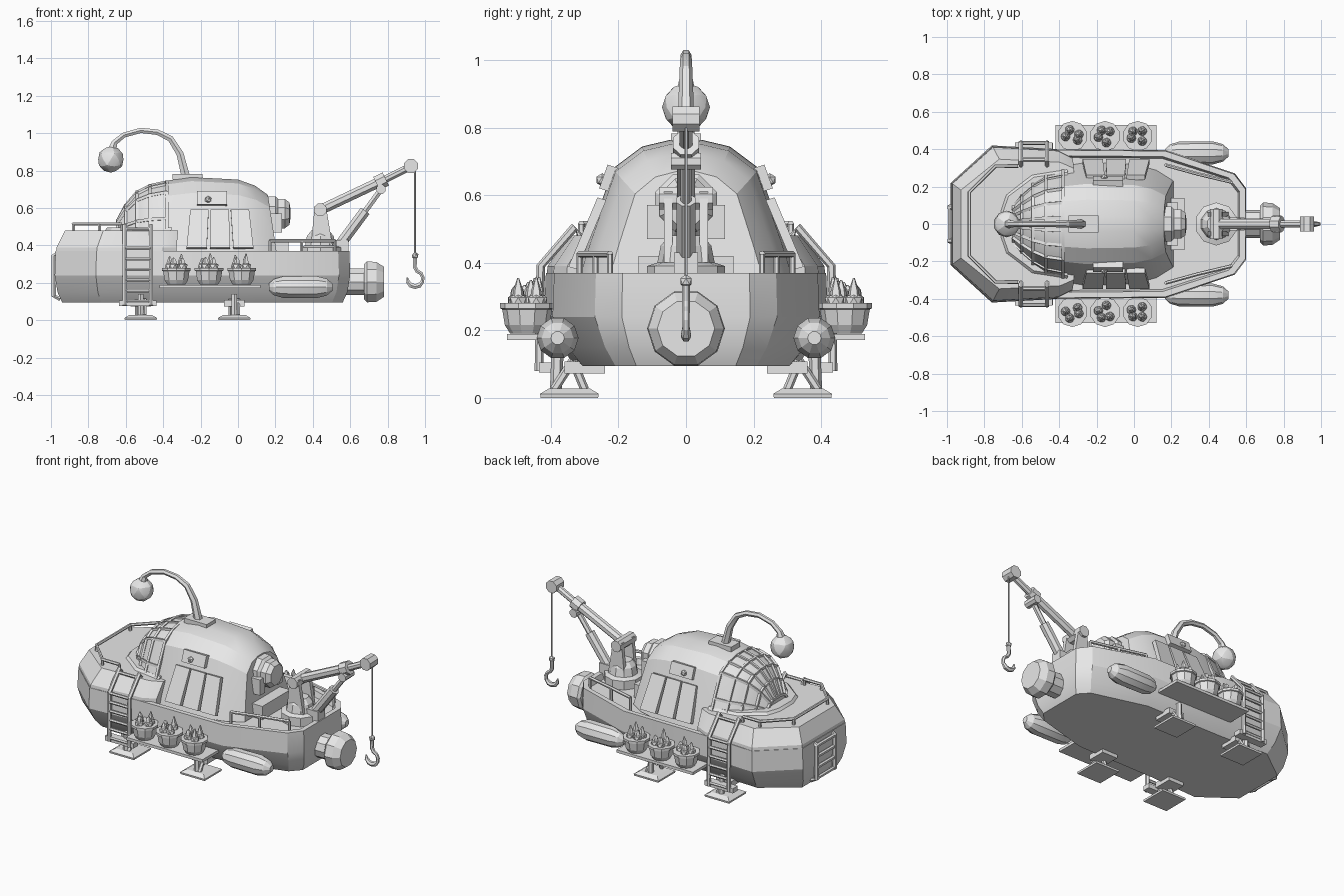
import bpy, bmesh, math, random
from mathutils import Vector, Matrix, Quaternion

random.seed(4)
if "Cube" in bpy.data.objects:
    bpy.data.objects.remove(bpy.data.objects["Cube"])

GREY = bpy.data.materials.new("plain_grey")
GREY.use_nodes = True
GREY.diffuse_color = (0.8, 0.8, 0.8, 1)
GREY.node_tree.nodes["Principled BSDF"].inputs["Base Color"].default_value = (0.8, 0.8, 0.8, 1)


def part(name, build, mirror=False):
    """Run build on a fresh bmesh and turn it into an object, mirrored in y if asked."""
    bm = bmesh.new()
    build(bm)
    bmesh.ops.recalc_face_normals(bm, faces=bm.faces)
    mesh = bpy.data.meshes.new(name)
    bm.to_mesh(mesh)
    bm.free()
    mesh.materials.append(GREY)
    ob = bpy.data.objects.new(name, mesh)
    bpy.context.collection.objects.link(ob)
    if mirror:
        mod = ob.modifiers.new("Mirror", 'MIRROR')
        mod.use_axis = (False, True, False)
        mod.use_mirror_merge = False
    bpy.ops.object.select_all(action='DESELECT')
    ob.select_set(True)
    bpy.context.view_layer.objects.active = ob
    bpy.ops.object.shade_smooth_by_angle(angle=math.radians(20))


def loft(bm, rings):
    """Skin closed rings of equal length and cap both ends."""
    rows = [[bm.verts.new(p) for p in ring] for ring in rings]
    n = len(rows[0])
    for a, b in zip(rows, rows[1:]):
        for i in range(n):
            j = (i + 1) % n
            bm.faces.new((a[i], a[j], b[j], b[i]))
    bm.faces.new(rows[0][::-1])
    bm.faces.new(rows[-1])


def tube(bm, pts, r, n=6):
    """Round bar along a path; r is one radius or one per point."""
    pts = [Vector(p) for p in pts]
    radii = r if isinstance(r, (list, tuple)) else [r] * len(pts)
    rings, q, last = [], Quaternion(), Vector((0, 0, 1))
    for i, p in enumerate(pts):
        d = pts[min(i + 1, len(pts) - 1)] - pts[max(i - 1, 0)]
        d.normalize()
        q = last.rotation_difference(d) @ q
        last = d
        rings.append([p + q @ Vector((radii[i] * math.cos(t), radii[i] * math.sin(t), 0))
                      for t in (math.tau * (k + 0.5) / n for k in range(n))])
    loft(bm, rings)


def box(bm, c, s):
    bmesh.ops.create_cube(bm, size=1, matrix=Matrix.Translation(c) @ Matrix.Diagonal((*s, 1)))


def ball(bm, c, r, sub=2):
    bmesh.ops.create_icosphere(bm, subdivisions=sub, radius=r, matrix=Matrix.Translation(c))


def plate(bm, quad, offset):
    off = Vector(offset)
    loft(bm, [quad, [Vector(p) + off for p in quad]])


def both_sides(half):
    return half + [(x, -y) for x, y in reversed(half)]


def outline(half, z, dx, dy):
    """Deck plan at height z, drawn in by dx lengthwise and dy sideways."""
    return [(-0.19 + (x + 0.19) * (1 - dx / 0.79), y * (1 - dy / 0.4), z) for x, y in both_sides(half)]


# Hull with a recessed front deck
HULL = [(0.6, 0.19), (0.54, 0.27), (0.17, 0.395), (-0.4, 0.4), (-0.76, 0.42), (-0.98, 0.22)]
part("hull", lambda bm: loft(bm, [outline(HULL, *d) for d in
     ((0.095, 0.04, 0.09), (0.15, 0.015, 0.045), (0.24, 0, 0), (0.37, 0.005, 0.005),
      (0.37, 0.035, 0.035), (0.335, 0.045, 0.045))]))

# Raised rear deck
REAR = [(-0.33, 0.36), (-0.41, 0.4), (-0.76, 0.42), (-0.98, 0.22)]
part("rear_deck", lambda bm: loft(bm, [outline(REAR, *d) for d in
     ((0.34, 0.005, 0.005), (0.39, 0.01, 0.01), (0.48, 0.055, 0.07))]))


# Cabin and glazed rear dome
PROFILE = [(0.33, 0), (0.29, 0.3), (0.215, 0.8), (0.13, 0.95), (0.04, 1)]


def section(x, base, top, w, lean=0):
    half = PROFILE + [(-y, t) for y, t in reversed(PROFILE)]
    return [(x + lean * (1 - t), y * w, base + (top - base) * t) for y, t in half]


part("cabin", lambda bm: loft(bm, [section(*s) for s in
     ((-0.39, 0.34, 0.745, 0.93), (-0.25, 0.34, 0.765, 1), (0, 0.34, 0.752, 0.97),
      (0.09, 0.34, 0.72, 0.87, 0.03), (0.16, 0.34, 0.67, 0.7, 0.05))]))
DOME = [section(*s) for s in ((-0.38, 0.46, 0.74, 0.88), (-0.47, 0.46, 0.72, 0.82),
        (-0.54, 0.46, 0.685, 0.68), (-0.6, 0.46, 0.615, 0.5), (-0.645, 0.46, 0.53, 0.34))]
part("dome_glass", lambda bm: loft(bm, DOME))


def dome_frame(bm):
    for ring in DOME:
        tube(bm, ring, 0.011, 4)
    for line in zip(*DOME):
        tube(bm, line, 0.011, 4)


part("dome_frame", dome_frame)
SILL = [(-0.36, 0.3), (-0.55, 0.27), (-0.69, 0.16), (-0.72, 0.07)]
part("dome_sill", lambda bm: loft(bm, [outline(SILL, *d) for d in ((0.47, 0, 0), (0.495, 0.03, 0.03))]))


# Slanted side window panels, fanning out downwards
def side_windows(bm):
    for i in range(3):
        low, high = -0.275 + i * 0.125, -0.255 + i * 0.108
        plate(bm, [(low, 0.322, 0.38), (low + 0.108, 0.322, 0.38), (high + 0.098, 0.236, 0.585),
                   (high, 0.236, 0.585)], (0, 0.026, 0.008))


part("side_windows", side_windows, True)


# Vent above the windows
def side_vent(bm):
    plate(bm, [(-0.22, 0.225, 0.61), (-0.06, 0.225, 0.61), (-0.06, 0.2, 0.68), (-0.22, 0.2, 0.68)],
          (0, 0.032, 0.01))
    ball(bm, (-0.16, 0.248, 0.645), 0.02, 1)


part("side_vent", side_vent, True)


# Front porthole and step below it
def porthole(bm):
    spots = ((0.13, 0.1), (0.2, 0.1), (0.215, 0.085), (0.25, 0.085), (0.275, 0.065), (0.28, 0.03))
    tube(bm, [(x, 0, 0.57) for x, r in spots], [r for x, r in spots], 8)
    for s in (-1, 1):
        box(bm, (0.205, s * 0.09, 0.52), (0.06, 0.05, 0.1))


part("front_porthole", porthole)
part("front_step", lambda bm: box(bm, (0.225, 0, 0.375), (0.09, 0.28, 0.09)))


# Hanging lamp
def lamp(bm):
    box(bm, (-0.27, 0, 0.768), (0.16, 0.09, 0.03))
    tube(bm, [(-0.28, 0, 0.77), (-0.31, 0, 0.89), (-0.36, 0, 0.97), (-0.43, 0, 1.005), (-0.52, 0, 1.015),
              (-0.61, 0, 0.99), (-0.66, 0, 0.95), (-0.675, 0, 0.9)],
         [0.026, 0.022, 0.019, 0.017, 0.016, 0.016, 0.018, 0.03], 6)
    ball(bm, (-0.68, 0, 0.86), 0.071)


part("hanging_lamp", lamp)


# Crane
def crane_base(bm):
    spots = ((0.33, 0.115), (0.39, 0.115), (0.4, 0.085), (0.45, 0.075), (0.48, 0.05))
    tube(bm, [(0.44, 0, z) for z, r in spots], [r for z, r in spots], 10)
    for s in (-1, 1):
        plate(bm, [(0.39, s * 0.04, 0.4), (0.505, s * 0.04, 0.4), (0.47, s * 0.04, 0.61),
                   (0.41, s * 0.04, 0.61)], (0, s * 0.025, 0))
    tube(bm, [(0.44, -0.08, 0.59), (0.44, 0.08, 0.59)], 0.036, 8)
    box(bm, (0.55, 0, 0.38), (0.08, 0.07, 0.1))


def crane_arm(bm):
    tube(bm, [(0.43, 0, 0.585), (0.78, 0, 0.75)], 0.029, 8)
    tube(bm, [(0.76, 0, 0.74), (0.92, 0, 0.82)], 0.021, 8)
    tube(bm, [(0.74, 0, 0.731), (0.79, 0, 0.755)], 0.042, 8)
    tube(bm, [(0.765, -0.045, 0.7), (0.765, 0.045, 0.7)], 0.027, 8)
    tube(bm, [(0.925, -0.04, 0.825), (0.925, 0.04, 0.825)], 0.04, 8)
    tube(bm, [(0.55, 0, 0.41), (0.68, 0, 0.585)], 0.031, 8)
    tube(bm, [(0.67, 0, 0.57), (0.765, 0, 0.7)], 0.017, 6)


def hook(bm):
    tube(bm, [(0.947, 0, 0.82), (0.947, 0, 0.36)], 0.005, 5)
    ball(bm, (0.947, 0, 0.345), 0.02, 1)
    arc = [(0.947 + 0.042 * math.cos(a), 0, 0.222 + 0.042 * math.sin(a))
           for a in (math.radians(75 - 33 * k) for k in range(9))]
    tube(bm, [(0.947, 0, 0.34), (0.945, 0, 0.285)] + arc,
         [0.012] * 3 + [0.011] * 3 + [0.015] * 3 + [0.012, 0.004], 6)


part("crane_base", crane_base)
part("crane_arm", crane_arm)
part("crane_hook", hook)

# Bow buffer and side floats
BUFFER = ((0.56, 0.075), (0.675, 0.075), (0.675, 0.1), (0.69, 0.115), (0.74, 0.112), (0.78, 0.085))
part("bow_buffer", lambda bm: tube(bm, [(x, 0, 0.205) for x, r in BUFFER], [r for x, r in BUFFER], 10))
FLOAT = ((0.165, 0.02), (0.19, 0.045), (0.24, 0.06), (0.42, 0.062), (0.475, 0.047), (0.505, 0.02))
part("side_float", lambda bm: tube(bm, [(x, 0.38, 0.177) for x, r in FLOAT], [r for x, r in FLOAT], 10), True)


# Side ladders and stern ladder
def ladder(bm):
    for x in (-0.605, -0.465):
        tube(bm, [(x, 0.31, 0.47), (x, 0.33, 0.505), (x, 0.43, 0.39), (x, 0.435, 0.08)], 0.013)
    for i in range(6):
        tube(bm, [(-0.605, 0.433, 0.1 + i * 0.057), (-0.465, 0.433, 0.1 + i * 0.057)], 0.01)
    tube(bm, [(-0.605, 0.345, 0.485), (-0.465, 0.345, 0.485)], 0.01)
    box(bm, (-0.535, 0.41, 0.09), (0.2, 0.05, 0.03))


def stern_ladder(bm):
    for s in (-1, 1):
        tube(bm, [(-0.95, s * 0.09, 0.115), (-0.985, s * 0.09, 0.13), (-0.985, s * 0.09, 0.345),
                  (-0.95, s * 0.09, 0.365)], 0.015)
    for i in range(4):
        tube(bm, [(-0.985, -0.09, 0.135 + i * 0.069), (-0.985, 0.09, 0.135 + i * 0.069)], 0.012)


part("side_ladder", ladder, True)
part("stern_ladder", stern_ladder)


# Railings
def railing(bm, path, z, top):
    tube(bm, [(x, y, top) for x, y in path], 0.01)
    for x, y in path:
        tube(bm, [(x, y, z), (x, y, top)], 0.009)


STERN = [(-0.62, 0.31), (-0.74, 0.31), (-0.88, 0.17)]
part("stern_railing", lambda bm: railing(bm, both_sides(STERN), 0.47, 0.515))
part("bow_railing", lambda bm: railing(bm, [(0.17, 0.315), (0.34, 0.268), (0.52, 0.225)], 0.33, 0.425), True)


# Shelves carrying filled baskets
def baskets(bm):
    for x in (-0.33, -0.155, 0.02):
        spots = ((0.19, 0.05), (0.215, 0.066), (0.262, 0.074), (0.265, 0.081), (0.28, 0.081), (0.28, 0.06))
        tube(bm, [(x, 0.47, z) for z, r in spots], [r for z, r in spots], 10)
        for k in range(4):
            a = k * math.tau / 4 + random.random()
            px, py = x + 0.036 * math.cos(a), 0.47 + 0.036 * math.sin(a)
            ball(bm, (px, py, 0.285), 0.028, 1)
            tube(bm, [(px, py, 0.29), (px * 0.9 + x * 0.1, py, 0.32), (px, py, 0.33 + 0.03 * random.random())],
                 [0.02, 0.015, 0.003], 5)


part("shelf", lambda bm: box(bm, (-0.15, 0.445, 0.18), (0.54, 0.17, 0.018)), True)
part("baskets", baskets, True)


# Landing feet
def feet(bm):
    for x in (-0.52, -0.02):
        loft(bm, [[(x + i * w, 0.345 + j * w, z) for i, j in ((-1, -1), (1, -1), (1, 1), (-1, 1))]
                  for z, w in ((0, 0.085), (0.012, 0.087), (0.028, 0.06))])
        box(bm, (x, 0.3, 0.09), (0.11, 0.12, 0.035))
        for s in (-1, 1):
            tube(bm, [(x + s * 0.02, 0.345 + s * 0.045, 0.025), (x + s * 0.02, 0.335, 0.11)], 0.013)
        tube(bm, [(x, 0.385, 0.02), (x, 0.38, 0.14)], 0.018)


part("landing_feet", feet, True)
